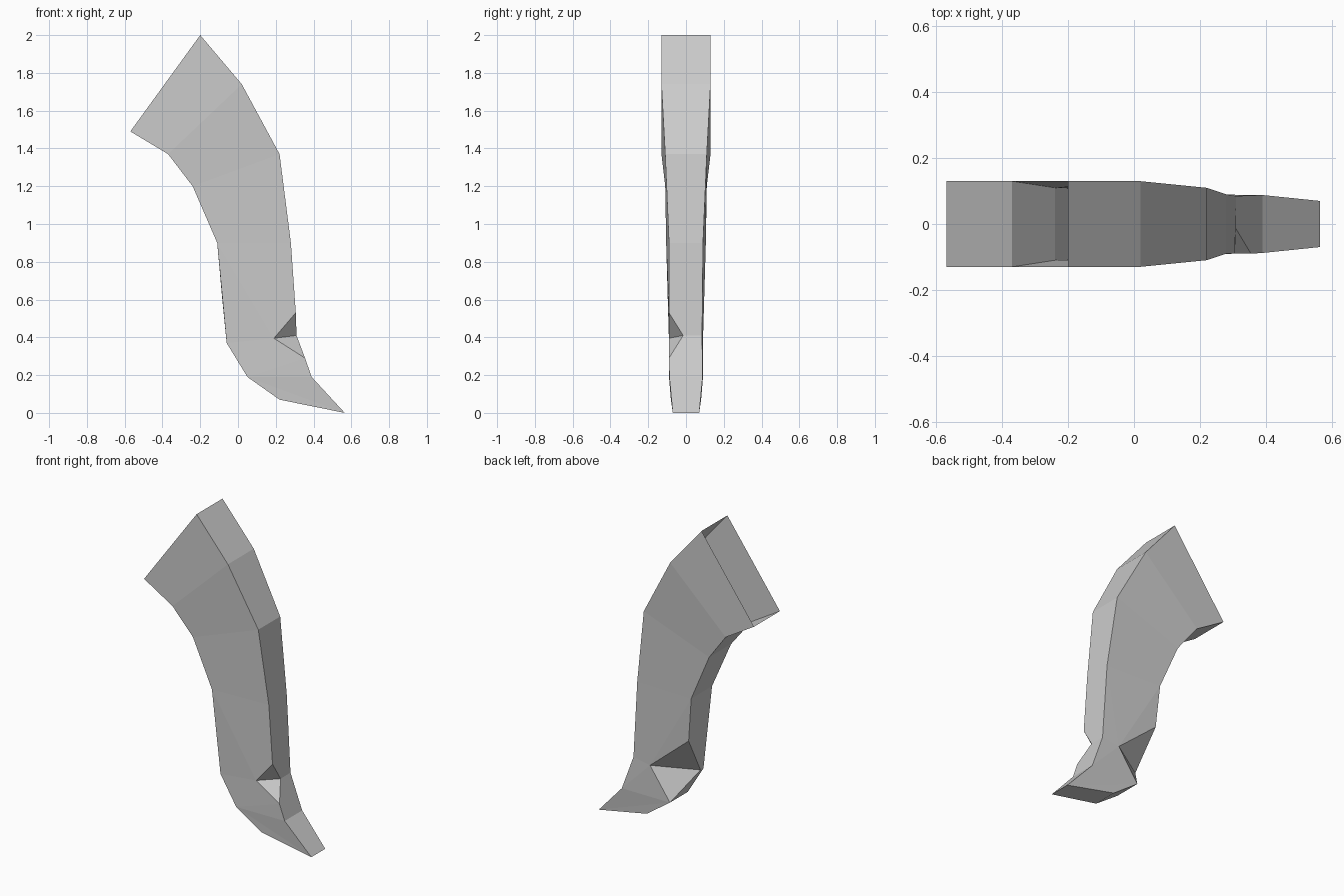
import bpy
import bmesh

cube = bpy.data.objects.get("Cube")
if cube:
    bpy.data.objects.remove(cube, do_unlink=True)

# Plain grey material
grey = bpy.data.materials.new("plain grey")
grey.use_nodes = True
colour = (0.6, 0.6, 0.6, 1.0)
grey.diffuse_color = colour
grey.node_tree.nodes["Principled BSDF"].inputs["Base Color"].default_value = colour

# Inner and outer edge of the curved limb: (x, z, half width)
inner = [(-.57, 1.49, .13), (-.37, 1.37, .13), (-.24, 1.2, .11), (-.11, .9, .105),
         (-.06, .37, .09), (.05, .19, .09), (.22, .07, .08)]
outer = [(-.2, 2, .13), (.02, 1.74, .13), (.22, 1.37, .11), (.28, .9, .09),
         (.31, .41, .085), (.39, .19, .088), (.565, 0, .07)]

bm = bmesh.new()


def edge_verts(profile, side):
    return [bm.verts.new((x, side * w, z)) for x, z, w in profile]


def face(*verts):
    bm.faces.new(verts)


fi, fo = edge_verts(inner, -1), edge_verts(outer, -1)
bi, bo = edge_verts(inner, 1), edge_verts(outer, 1)
tip_f, tip_b = fo[6], bo[6]

# Front notch on the outer edge, back notch on the inner edge
f_top = bm.verts.new((.306, -.09, .53))
f_mid = bm.verts.new((.19, -.09, .395))
f_low = bm.verts.new((.355, -.09, .29))
fo[4].co.y = -.015
b_top = bm.verts.new((-.085, .095, .62))
b_mid = bm.verts.new((.19, .09, .39))
bi[4].co.y = -.06

# Upper limb: a four sided tube, open at the top
for k in range(3):
    rails = (fi, fo, bo, bi)
    for a, b in zip(rails, rails[1:] + rails[:1]):
        face(a[k], a[k + 1], b[k + 1], b[k])

# Front wall around its notch
face(fi[3], fo[3], f_top, f_mid)
face(fi[3], f_mid, fi[4])
face(fi[4], f_mid, fi[5])
face(f_mid, f_low, fi[5])
face(f_low, fo[5], fi[5])
face(f_top, fo[4], f_mid)
face(f_mid, fo[4], f_low)

# Back wall around its notch
face(bi[3], b_top, b_mid)
face(bi[3], b_mid, bo[3])
face(bo[3], b_mid, bo[4])
face(b_mid, bi[5], bo[5])
face(b_mid, bo[5], bo[4])
face(b_top, bi[4], b_mid)
face(b_mid, bi[4], bi[5])

# Outer and inner strips of the lower limb
face(fo[3], bo[3], bo[4], fo[4], f_top)
face(fo[4], bo[4], bo[5], fo[5], f_low)
face(fi[3], fi[4], bi[4], b_top, bi[3])
face(fi[4], fi[5], bi[5], bi[4])

# Pointed toe
face(fo[5], bo[5], tip_b, tip_f)
face(fi[5], bi[5], bi[6], fi[6])
face(fi[6], bi[6], tip_b, tip_f)
for i, o in ((fi, fo), (bi, bo)):
    face(i[5], o[5], o[6])
    face(i[5], o[6], i[6])

bmesh.ops.recalc_face_normals(bm, faces=bm.faces)
mesh = bpy.data.meshes.new("curved_limb")
bm.to_mesh(mesh)
bm.free()
mesh.materials.append(grey)
limb = bpy.data.objects.new("curved_limb", mesh)
bpy.context.collection.objects.link(limb)
